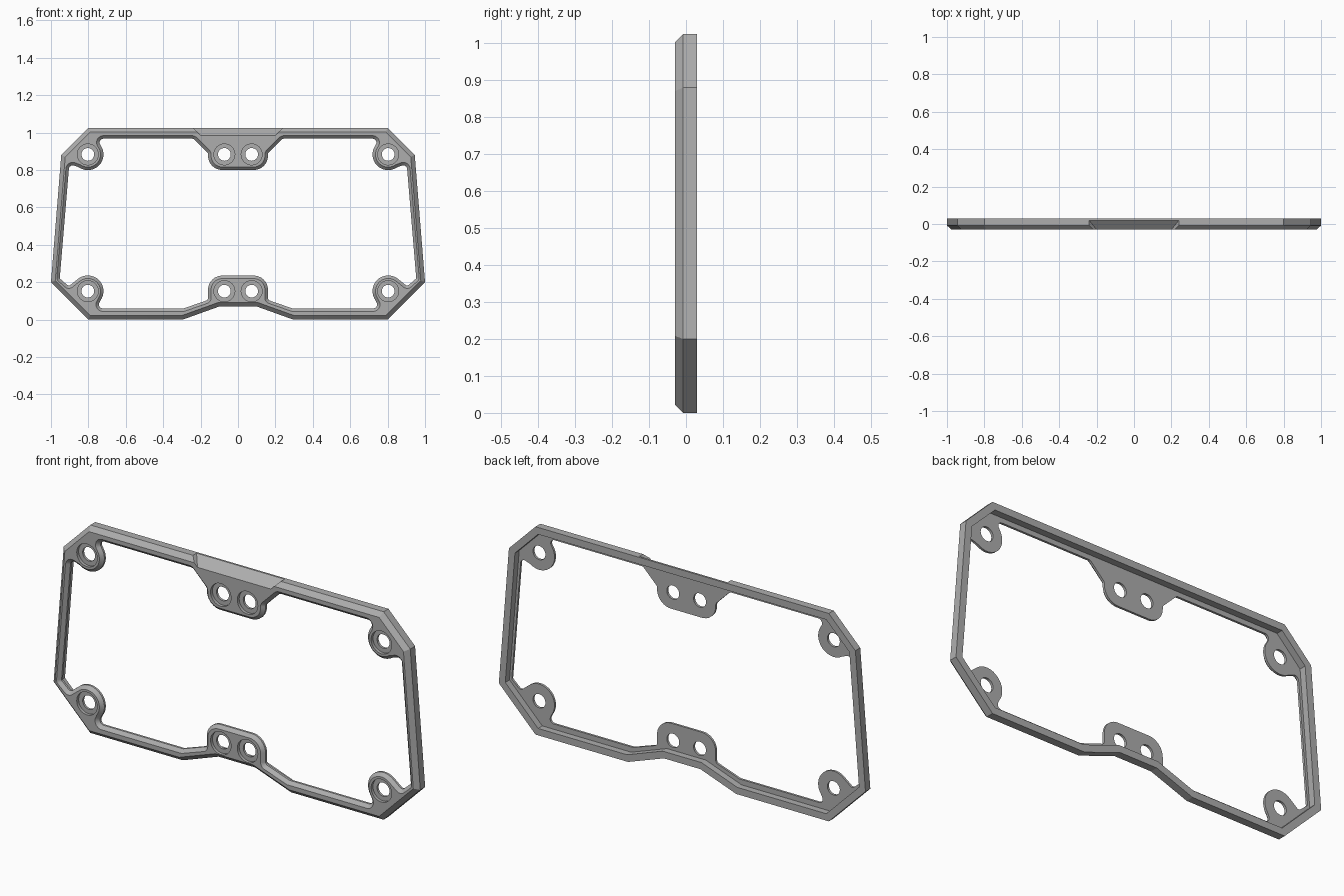
import bpy, bmesh, math
from mathutils import Vector

cube = bpy.data.objects.get("Cube")
if cube:
    bpy.data.objects.remove(cube, do_unlink=True)

grey = bpy.data.materials.new("satin_grey")
grey.use_nodes = True
grey.diffuse_color = (0.42, 0.42, 0.42, 1)
grey.node_tree.nodes["Principled BSDF"].inputs["Base Color"].default_value = grey.diffuse_color

# Depth levels, front to back
FRONT, BEVEL, SEAT, LEDGE, BACK = -0.03, -0.008, -0.015, -0.003, 0.03
TOP = 1.025
BOSS_X, TAB_X, HIGH, LOW = 0.803, 0.073, 0.883, 0.152
BOSS_R, BORE_R, HOLE_R = 0.084, 0.056, 0.034


def arc(cx, cz, r, a0, a1, n=16):
    angles = [math.radians(a0 + (a1 - a0) * i / n) for i in range(n + 1)]
    return [(cx + r * math.cos(a), cz + r * math.sin(a), 0) for a in angles]


def closed_outline(half):
    """Mirror a right-hand path across x = 0 and fillet its corners."""
    pts = half + [(-x, z, r) for x, z, r in reversed(half)]
    out = []
    for i, (x, z, r) in enumerate(pts):
        p = Vector((x, z))
        if not r:
            out.append(p)
            continue
        a = (Vector(pts[i - 1][:2]) - p).normalized()
        b = (Vector(pts[(i + 1) % len(pts)][:2]) - p).normalized()
        ang = a.angle(b)
        c = p + (a + b).normalized() * r / math.sin(ang / 2)
        s, e = p + a * r / math.tan(ang / 2) - c, p + b * r / math.tan(ang / 2) - c
        out += [c + s.lerp(e, k / 8).normalized() * r for k in range(9)]
    return out


def inset(loop, d):
    """Mitred offset of a clockwise loop; positive goes inward."""
    out = []
    for i, p in enumerate(loop):
        a = (p - loop[i - 1]).normalized()
        b = (loop[(i + 1) % len(loop)] - p).normalized()
        na, nb = Vector((a.y, -a.x)), Vector((b.y, -b.x))
        out.append(p + (na + nb) * d / (1 + na.dot(nb)))
    return out


# Outer outline; the first two points carry the top relief
outer = closed_outline([(0.23, TOP, 0), (0.24, TOP, 0), (0.8, TOP, 0), (0.945, 0.88, 0),
                        (1.0, 0.2, 0), (0.8, 0, 0), (0.295, 0, 0), (0.1, 0.07, 0)])

# Opening, wrapping around the tabs and the corner bosses
opening = closed_outline(
    [(0.16, 0.8, 0.075), (0.16, 0.89, 0.02), (0.237, 0.967, 0.02), (0.755, 0.967, 0.02)]
    + arc(BOSS_X, HIGH, BOSS_R, 145, 305)
    + [(0.902, 0.832, 0.02), (0.953, 0.22, 0.01), (0.905, 0.178, 0.015)]
    + arc(BOSS_X, LOW, BOSS_R, 55, 215)
    + [(0.755, 0.06, 0.02), (0.29, 0.06, 0), (0.16, 0.105, 0.015), (0.16, 0.235, 0.075)])

bm = bmesh.new()


def ring(loop, y):
    verts = [bm.verts.new((p[0], y, p[1])) for p in loop]
    return verts, [bm.edges.new((v, verts[(i + 1) % len(verts)])) for i, v in enumerate(verts)]


def wall(a, b):
    a, b = a[0], b[0]
    for i in range(len(a)):
        j = (i + 1) % len(a)
        bm.faces.new((a[i], a[j], b[j], b[i]))


def cap(rings, facing):
    edges = [e for r in rings for e in r[1]]
    bmesh.ops.triangle_fill(bm, edges=edges, use_beauty=True, normal=(0, facing, 0))


# Outside wall with front chamfer, and the raised back rim
side_back, side_front = ring(outer, BACK), ring(outer, BEVEL)
face_outer = ring(inset(outer, 0.022), FRONT)
rim_back, rim_floor = ring(inset(outer, 0.034), BACK), ring(inset(outer, 0.034), LEDGE)

# Sloped relief on the top edge, with slanted ends
for s, inner, end in ((1, 0, 1), (-1, -1, -2)):
    side_front[0][inner].co = (s * 0.24, 0.02, TOP)
    face_outer[0][end].co = (s * 0.218, FRONT, TOP - 0.022)
    face_outer[0][inner].co = (s * 0.2, FRONT, TOP - 0.04)

wall(side_back, side_front)
wall(side_front, face_outer)
wall(side_back, rim_back)
wall(rim_back, rim_floor)

# Opening wall with its chamfer
face_inner = ring(inset(opening, -0.016), FRONT)
open_front, open_back = ring(opening, FRONT + 0.016), ring(opening, LEDGE)
wall(face_inner, open_front)
wall(open_front, open_back)

# Counterbored screw holes
front_rings, back_rings = [face_outer, face_inner], [rim_floor, open_back]
for x in (-BOSS_X, -TAB_X, TAB_X, BOSS_X):
    for z in (HIGH, LOW):
        bore = arc(x, z, BORE_R, 0, 360, 32)[:-1]
        hole = arc(x, z, HOLE_R, 0, 360, 32)[:-1]
        rings = [ring(bore, FRONT), ring(bore, SEAT), ring(hole, SEAT), ring(hole, LEDGE)]
        for a, b in zip(rings, rings[1:]):
            wall(a, b)
        front_rings.append(rings[0])
        back_rings.append(rings[-1])

# Flat front face and recessed back face
cap(front_rings, -1)
cap(back_rings, 1)
bmesh.ops.recalc_face_normals(bm, faces=bm.faces)

mesh = bpy.data.meshes.new("mounting_frame")
bm.to_mesh(mesh)
bm.free()
mesh.materials.append(grey)
frame = bpy.data.objects.new("mounting_frame", mesh)
bpy.context.collection.objects.link(frame)

bpy.ops.object.select_all(action="DESELECT")
frame.select_set(True)
bpy.context.view_layer.objects.active = frame
bpy.ops.object.shade_smooth_by_angle(angle=math.radians(18))
